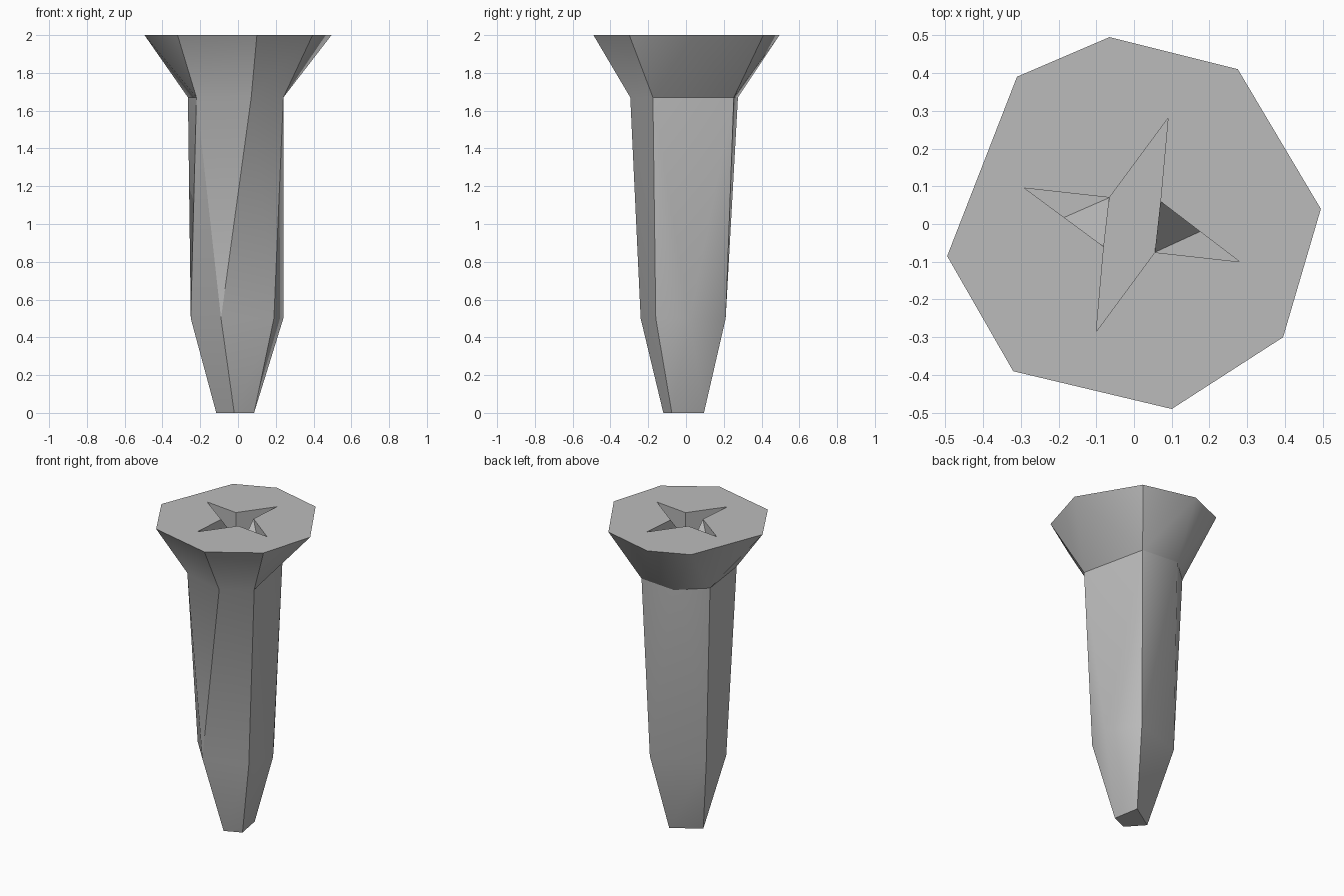
import bpy, bmesh, math

cube = bpy.data.objects.get("Cube")
if cube:
    bpy.data.objects.remove(cube, do_unlink=True)

steel = bpy.data.materials.new("grey_steel")
steel.use_nodes = True
colour = (0.5, 0.5, 0.5, 1)
steel.diffuse_color = colour
steel.node_tree.nodes["Principled BSDF"].inputs["Base Color"].default_value = colour

TOP, NECK, TAPER = 2.0, 1.67, 0.5
FLOOR = TOP - 0.17

# Irregular cross-sections, counter-clockwise from the front
head_rim = [(0.10, -0.49), (0.395, -0.3), (0.495, 0.04), (0.275, 0.41),
            (-0.065, 0.495), (-0.31, 0.39), (-0.495, -0.085), (-0.32, -0.39)]
neck = [(0.07, -0.295), (0.24, -0.175), (0.145, 0.253),
        (-0.105, 0.275), (-0.265, 0.13), (-0.22, -0.21)]
taper = [(-0.09, -0.24), (0.19, -0.16), (0.24, 0.02),
         (0.115, 0.21), (-0.22, 0.105), (-0.25, -0.06)]
tip = [(-0.02, -0.12), (0.085, -0.075), (0.055, 0.095), (-0.115, -0.015)]
# Four-pointed driver socket
star = [(0.09, 0.28), (-0.065, 0.07), (-0.29, 0.095), (-0.08, -0.06),
        (-0.1, -0.285), (0.055, -0.075), (0.28, -0.1), (0.07, 0.06)]


def ring(bm, points, z):
    return [bm.verts.new((x, y, z)) for x, y in points]


def stitch(bm, upper, lower, steps):
    """Join two rings with triangles; each step advances the upper or lower ring."""
    i = j = 0
    for step in steps:
        u, l = upper[i % len(upper)], lower[j % len(lower)]
        if step == "u":
            i += 1
            bm.faces.new((u, l, upper[i % len(upper)]))
        else:
            j += 1
            bm.faces.new((u, l, lower[j % len(lower)]))


def loop_edges(bm, verts):
    pairs = zip(verts, verts[1:] + verts[:1])
    return [bm.edges.get(p) or bm.edges.new(p) for p in pairs]


def finish(bm, name):
    bmesh.ops.recalc_face_normals(bm, faces=bm.faces[:])
    mesh = bpy.data.meshes.new(name)
    bm.to_mesh(mesh)
    bm.free()
    mesh.materials.append(steel)
    obj = bpy.data.objects.new(name, mesh)
    bpy.context.collection.objects.link(obj)
    return obj


# Screw head, shaft and blunt tip
bm = bmesh.new()
rim = ring(bm, head_rim, TOP)
neck_ring = ring(bm, neck, NECK)
taper_ring = ring(bm, taper, TAPER)
tip_ring = ring(bm, tip, 0)
stitch(bm, rim, neck_ring, "ululuulululuul")
stitch(bm, neck_ring, taper_ring, "lu" * 6)
stitch(bm, taper_ring, tip_ring, "ululuuluul")
bm.faces.new(tip_ring)

# Socket walls and floor
opening = ring(bm, star, TOP)
floor = ring(bm, star, FLOOR)
for i in range(len(star)):
    k = (i + 1) % len(star)
    bm.faces.new((opening[i], opening[k], floor[k], floor[i]))
bm.faces.new(floor)

# Flat top around the socket
bmesh.ops.triangle_fill(bm, use_beauty=True, use_dissolve=False, normal=(0, 0, 1),
                        edges=loop_edges(bm, rim) + loop_edges(bm, opening))
screw = finish(bm, "screw_body")
bpy.ops.object.select_all(action="DESELECT")
screw.select_set(True)
bpy.context.view_layer.objects.active = screw
bpy.ops.object.shade_smooth_by_angle(angle=math.radians(30))

# Sloping webs inside the two side slots
for name, corner, near, outer in (("left_socket_web", star[7], star[5], star[6]),
                                  ("right_socket_web", star[3], star[1], star[2])):
    bm = bmesh.new()
    middle = [(c + o) / 2 for c, o in zip(corner, outer)]
    a, b, c = ring(bm, (corner, middle, near), FLOOR)
    peak = bm.verts.new((*corner, TOP))
    for face in ((a, b, c), (peak, a, b), (peak, b, c), (peak, c, a)):
        bm.faces.new(face)
    finish(bm, name)
